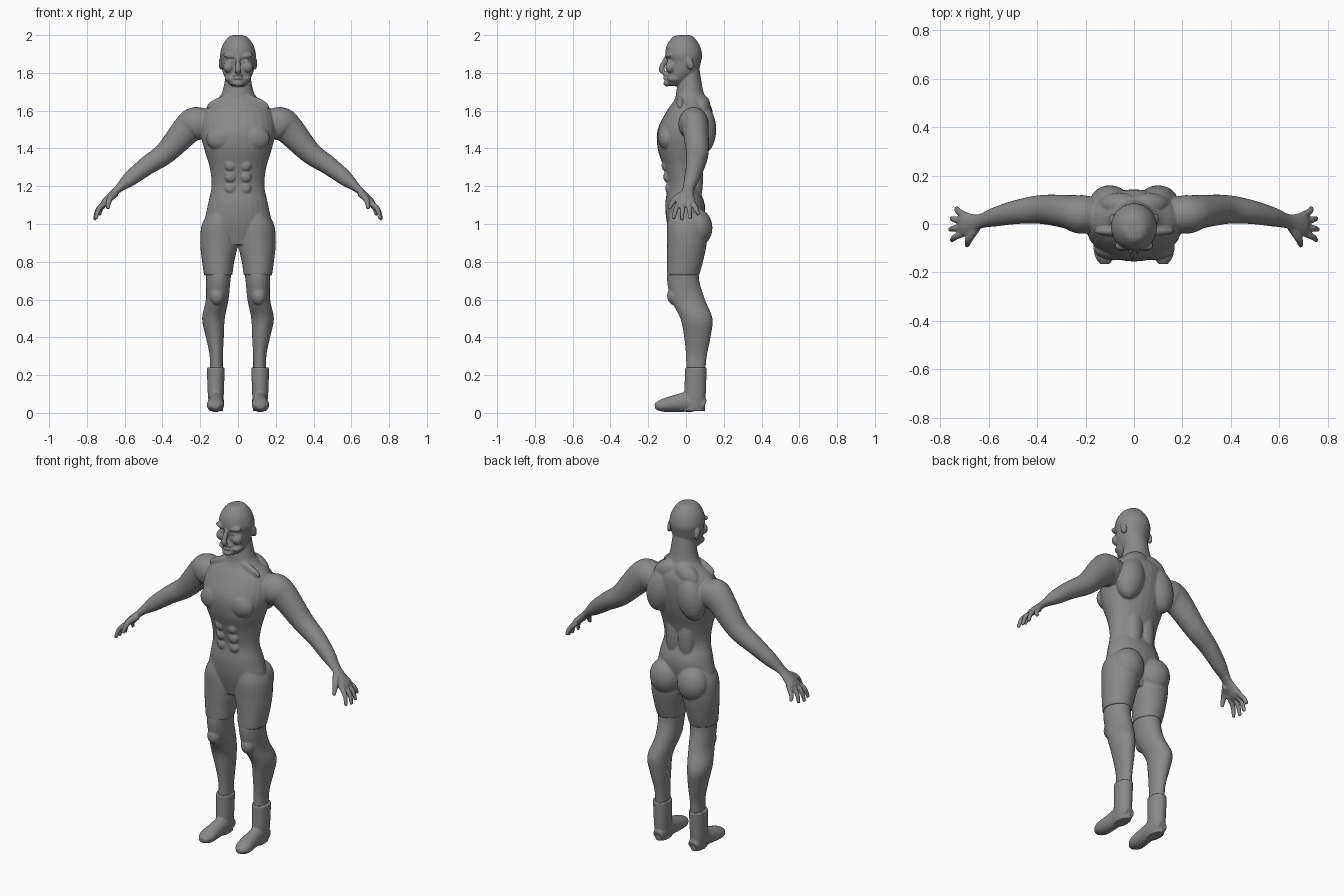
import bpy, bmesh, math
from mathutils import Vector, Matrix

if "Cube" in bpy.data.objects:
    bpy.data.objects.remove(bpy.data.objects["Cube"])

colour = (0.25, 0.25, 0.25, 1)
grey = bpy.data.materials.new("plain grey")
grey.use_nodes = True
grey.diffuse_color = colour
grey.node_tree.nodes["Principled BSDF"].inputs["Base Color"].default_value = colour


def spline(rows, steps=5):
    """Smooth the rows of a path with a Catmull-Rom curve."""
    out = []
    last = len(rows) - 1
    for i in range(last):
        before, start, end, after = (rows[min(max(i + k, 0), last)] for k in (-1, 0, 1, 2))
        for s in range(steps):
            t = s / steps
            point = []
            for p, q, r, w in zip(before, start, end, after):
                slope_in, slope_out = (r - p) / 2, (w - q) / 2
                ease = t * t * (3 - 2 * t)
                point.append(q + (r - q) * ease + slope_in * t * (1 - t) ** 2 - slope_out * t * t * (1 - t))
            out.append(point)
    return out + [list(rows[last])]


def skin(bm, hoops, sides=28):
    """Close a tube over hoops of (centre, first half axis, second half axis)."""
    rings = []
    for centre, across, along in hoops:
        angles = [math.tau * k / sides for k in range(sides)]
        rings.append([bm.verts.new(centre + across * math.cos(a) + along * math.sin(a)) for a in angles])
    for lower, upper in zip(rings, rings[1:]):
        for k in range(sides):
            bm.faces.new((lower[k], lower[k - 1], upper[k - 1], upper[k]))
    bm.faces.new(rings[0])
    bm.faces.new(reversed(rings[-1]))


def limb(bm, rows, ref):
    """Tube along a path of rows (x, y, z, half width, half size along ref)."""
    rows = spline(rows)
    hoops = []
    for i, (x, y, z, wide, deep) in enumerate(rows):
        ahead, behind = rows[min(i + 1, len(rows) - 1)], rows[max(i - 1, 0)]
        tangent = Vector(ahead[:3]) - Vector(behind[:3])
        across = ref.cross(tangent).normalized()
        along = tangent.cross(across).normalized()
        hoops.append((Vector((x, y, z)), across * wide, along * deep))
    skin(bm, hoops)


def stack(bm, rows):
    """Upright tube from rows of (z, inner x, outer x, front y, back y)."""
    hoops = []
    for z, inner, outer, front, back in spline(rows):
        centre = Vector(((inner + outer) / 2, (front + back) / 2, z))
        hoops.append((centre, Vector(((outer - inner) / 2, 0, 0)), Vector((0, (back - front) / 2, 0))))
    skin(bm, hoops)


def centred_stack(bm, rows):
    """Upright tube from rows of (z, half width, front y, back y)."""
    stack(bm, [(z, -half, half, front, back) for z, half, front, back in rows])


def blob(bm, at, size, tilt=0, axis='Y'):
    matrix = Matrix.Translation(at) @ Matrix.Rotation(math.radians(tilt), 4, axis) @ Matrix.Diagonal((*size, 1))
    bmesh.ops.create_uvsphere(bm, u_segments=24, v_segments=14, radius=1, matrix=matrix)


def mirror_all(bm):
    copy = bmesh.ops.duplicate(bm, geom=bm.verts[:] + bm.edges[:] + bm.faces[:])["geom"]
    for item in copy:
        if isinstance(item, bmesh.types.BMVert):
            item.co.x = -item.co.x


def finish(bm, name):
    """Fuse the overlapping masses into one smooth skin."""
    bmesh.ops.recalc_face_normals(bm, faces=bm.faces[:])
    mesh = bpy.data.meshes.new(name)
    bm.to_mesh(mesh)
    bm.free()
    mesh.materials.append(grey)
    part = bpy.data.objects.new(name, mesh)
    bpy.context.collection.objects.link(part)
    fuse = part.modifiers.new("fuse", 'REMESH')
    fuse.mode = 'VOXEL'
    fuse.voxel_size = 0.005
    fuse.use_smooth_shade = True
    soften = part.modifiers.new("soften", 'SMOOTH')
    soften.factor = 0.5
    soften.iterations = 4


side_axis, depth_axis, up_axis = Vector((1, 0, 0)), Vector((0, 1, 0)), Vector((0, 0, 1))
body = bmesh.new()

# Arm from shoulder to palm
limb(body, [(.15, .04, 1.53, .07, .07), (.22, .04, 1.53, .09, .08), (.27, .05, 1.5, .08, .07),
            (.38, .06, 1.38, .06, .06), (.48, .05, 1.31, .05, .05), (.57, .03, 1.24, .04, .04),
            (.64, .01, 1.18, .02, .03), (.7, 0, 1.12, .02, .05), (.72, 0, 1.1, .01, .04)], depth_axis)

# Fingers fan out from the palm, curling most at the outer ones
for fan in (-1.5, -.5, .5, 1.5):
    curl = (fan + .5) ** 2 * .007
    limb(body, [(.69, fan * .023, 1.12, .013, .013), (.74 - curl / 2, fan * .035, 1.08, .013, .013),
                (.76 - curl, fan * .045, 1.02 + curl, .009, .009)], depth_axis)

# Thumb
limb(body, [(.65, -.01, 1.16, .02, .02), (.68, -.06, 1.13, .016, .016), (.69, -.09, 1.08, .01, .01)], side_axis)

# Hip and thigh
stack(body, [(1.08, .04, .14, -.08, .08), (1, .01, .19, -.1, .11), (.9, 0, .2, -.1, .11),
             (.8, .02, .19, -.1, .09), (.73, .03, .18, -.1, .07)])

# Muscle masses: chest, shoulder blade, neck slope, lower back, seat, collar
blob(body, at=(.08, -.1, 1.46), size=(.09, .05, .07), tilt=15)
blob(body, at=(.1, .09, 1.5), size=(.08, .07, .13), tilt=-12)
blob(body, at=(.06, .08, 1.62), size=(.09, .05, .06), tilt=28)
blob(body, at=(.04, .05, 1.24), size=(.05, .04, .15))
blob(body, at=(.09, .06, .98), size=(.09, .08, .1))
blob(body, at=(.07, -.03, 1.65), size=(.1, .02, .03), tilt=18)

# Stomach muscles follow the slope of the belly
for row in range(3):
    blob(body, at=(.04, -.09 - row * .01, 1.19 + row * .06), size=(.03, .02, .03))

# Brow, cheek, eye, jaw and ear
blob(body, at=(.04, -.09, 1.89), size=(.04, .02, .015), tilt=-8)
blob(body, at=(.05, -.08, 1.83), size=(.03, .03, .03))
blob(body, at=(.04, -.09, 1.86), size=(.02, .012, .01))
blob(body, at=(.04, -.06, 1.77), size=(.03, .04, .02))
blob(body, at=(.09, .02, 1.85), size=(.012, .02, .035), tilt=18, axis='X')
mirror_all(body)

# Trunk and neck
centred_stack(body, [(.89, .09, -.07, .06), (1, .17, -.1, .09), (1.1, .16, -.11, .1), (1.2, .14, -.1, .07),
                     (1.3, .15, -.12, .09), (1.4, .18, -.15, .12), (1.5, .2, -.15, .14), (1.6, .18, -.1, .14),
                     (1.66, .11, -.06, .11), (1.71, .08, -.05, .09), (1.83, .06, -.03, .07)])

# Head
centred_stack(body, [(2, .02, -.04, .02), (1.99, .05, -.07, .04), (1.95, .08, -.1, .07), (1.9, .095, -.11, .085),
                     (1.86, .09, -.1, .08), (1.8, .08, -.1, .06), (1.75, .055, -.11, .01), (1.73, .03, -.1, -.02)])

# Nose, lips and chin
limb(body, [(0, -.1, 1.89, .01, .01), (0, -.13, 1.82, .015, .015), (0, -.11, 1.8, .015, .01)], depth_axis)
for lip in (1.772, 1.79):
    blob(body, at=(0, -.105, lip), size=(.026, .017, .008))
blob(body, at=(0, -.1, 1.745), size=(.03, .02, .017))
finish(body, "body")

# Lower legs with calf and kneecap
legs = bmesh.new()
stack(legs, [(.78, .03, .175, -.095, .07), (.7, .04, .17, -.1, .07), (.6, .05, .17, -.08, .1),
             (.5, .07, .19, -.03, .14), (.4, .075, .17, -.01, .13), (.3, .08, .15, 0, .11), (.18, .08, .15, 0, .1)])
blob(legs, at=(.11, -.06, .62), size=(.04, .04, .05))
mirror_all(legs)
finish(legs, "lower_legs")

# Boots: ankle cuff, heel and foot
boots = bmesh.new()
stack(boots, [(.24, .07, .165, -.005, .11), (.1, .075, .16, -.01, .105), (.01, .08, .15, -.02, .1)])
limb(boots, [(.115, .1, .04, .03, .03), (.115, .04, .06, .04, .055), (.115, -.02, .055, .04, .05),
             (.12, -.12, .04, .045, .035), (.12, -.165, .035, .02, .015)], up_axis)
mirror_all(boots)
finish(boots, "boots")
